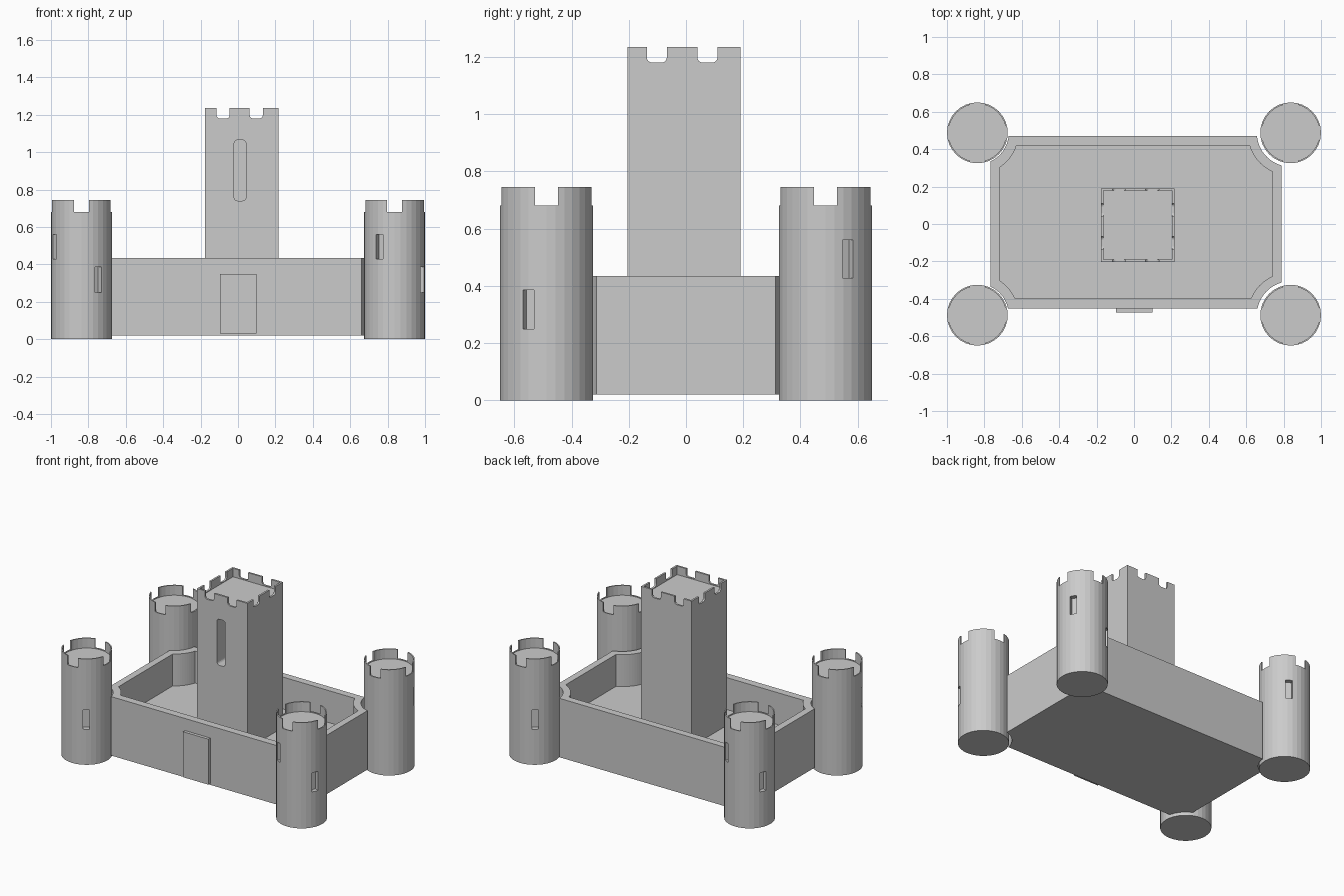
import bpy, bmesh, math
from mathutils import Matrix

if "Cube" in bpy.data.objects:
    bpy.data.objects.remove(bpy.data.objects["Cube"])

stone = bpy.data.materials.new("stone_grey")
stone.diffuse_color = (0.6, 0.6, 0.6, 1)
stone.use_nodes = True
stone.node_tree.nodes["Principled BSDF"].inputs["Base Color"].default_value = stone.diffuse_color


def prism(name, pts, a, b, axis="z"):
    """Extrude a 2D outline from a to b along an axis."""
    place = {"z": lambda u, v, w: (u, v, w),
             "y": lambda u, v, w: (u, w, v),
             "x": lambda u, v, w: (w, u, v)}[axis]
    bm = bmesh.new()
    lo = [bm.verts.new(place(u, v, a)) for u, v in pts]
    hi = [bm.verts.new(place(u, v, b)) for u, v in pts]
    bm.faces.new(lo)
    bm.faces.new(hi)
    n = len(pts)
    for i in range(n):
        j = (i + 1) % n
        bm.faces.new((lo[i], lo[j], hi[j], hi[i]))
    bmesh.ops.recalc_face_normals(bm, faces=bm.faces)
    me = bpy.data.meshes.new(name)
    bm.to_mesh(me)
    bm.free()
    me.materials.append(stone)
    ob = bpy.data.objects.new(name, me)
    bpy.context.collection.objects.link(ob)
    return ob


def cut(ob, cutter):
    """Subtract the cutter, apply and delete it."""
    mod = ob.modifiers.new("cut", "BOOLEAN")
    mod.operation, mod.solver, mod.object = "DIFFERENCE", "EXACT", cutter
    bpy.context.view_layer.update()
    dg = bpy.context.evaluated_depsgraph_get()
    me = bpy.data.meshes.new_from_object(ob.evaluated_get(dg))
    ob.modifiers.clear()
    ob.data = me
    bpy.data.objects.remove(cutter)


def rect(x0, x1, y0, y1):
    return [(x0, y0), (x1, y0), (x1, y1), (x0, y1)]


def round_rect(x0, x1, y0, y1, r, steps=4):
    pts = []
    for k, (cx, cy) in enumerate(rect(x0 + r, x1 - r, y0 + r, y1 - r)):
        for s in range(steps + 1):
            t = math.pi + (k + s / steps) * math.pi / 2
            pts.append((cx + r * math.cos(t), cy + r * math.sin(t)))
    return pts


def circle(r, n=32):
    return [(r * math.cos(2 * math.pi * i / n), r * math.sin(2 * math.pi * i / n)) for i in range(n)]


TX, TY, TR = 0.8375, 0.4875, 0.1625


def scooped(x0, x1, y0, y1, r_left, r_right, steps=10):
    """Rectangle with a concave arc around each corner tower."""
    pts = []
    for sx, sy in ((1, 1), (-1, 1), (-1, -1), (1, -1)):
        cx, cy = sx * TX, sy * TY
        r = r_right if sx > 0 else r_left
        ex = (x1 if sx > 0 else x0) - cx
        ey = (y1 if sy > 0 else y0) - cy
        t0 = math.atan2(-sy * math.sqrt(r * r - ex * ex), ex)
        t1 = math.atan2(ey, -sx * math.sqrt(r * r - ey * ey))
        d = (t1 - t0 + math.pi) % (2 * math.pi) - math.pi
        arc = [(cx + r * math.cos(t0 + d * i / steps), cy + r * math.sin(t0 + d * i / steps))
               for i in range(steps + 1)]
        pts += arc if sx * sy > 0 else arc[::-1]
    return pts


# Curtain wall with sunken courtyard
wall = prism("curtain_wall", scooped(-0.768, 0.789, -0.451, 0.471, 0.168, 0.181), 0.02, 0.435)
cut(wall, prism("cutter", scooped(-0.72, 0.741, -0.398, 0.42, 0.22, 0.23), 0.21, 0.6))

# Gate
prism("gate", rect(-0.097, 0.1, 0.03, 0.35), -0.473, -0.4505, "y")

# Square keep with hollow top, rounded notches and a tall window niche
keep = prism("keep", rect(-0.177, 0.216, -0.204, 0.191), 0.2, 1.235)
cut(keep, prism("cutter", rect(-0.164, 0.203, -0.191, 0.178), 1.175, 1.4))
for axis, centres in (("y", (-0.08, 0.0975)), ("x", (-0.102, 0.075))):
    for c in centres:
        cut(keep, prism("cutter", round_rect(c - 0.035, c + 0.035, 1.18, 1.4, 0.018), -0.5, 0.5, axis))
cut(keep, prism("cutter", round_rect(-0.021, 0.043, 0.74, 1.065, 0.02), -0.4, -0.09, "y"))

# Round corner towers: (name, x side, y side, angle of the lower slit)
for name, sx, sy, low in (("front_left_tower", -1, -1, -56), ("front_right_tower", 1, -1, -23),
                          ("back_right_tower", 1, 1, 126), ("back_left_tower", -1, 1, 157)):
    tower = prism(name, circle(TR), 0, 0.745)
    cut(tower, prism("cutter", circle(TR - 0.008), 0.675, 0.9))
    for axis in "xy":
        cut(tower, prism("cutter", rect(-0.04, 0.04, 0.68, 0.9), -0.4, 0.4, axis))
    # Window slits: a low one and a high one
    for angle, z0, z1 in ((low, 0.25, 0.385), (low - 97, 0.428, 0.56)):
        slit = prism("cutter", rect(-0.0215, 0.0215, z0, z1), TR - 0.033, 0.3, "x")
        slit.data.transform(Matrix.Rotation(math.radians(angle), 4, "Z"))
        cut(tower, slit)
    tower.location = (sx * TX, sy * TY, 0)
